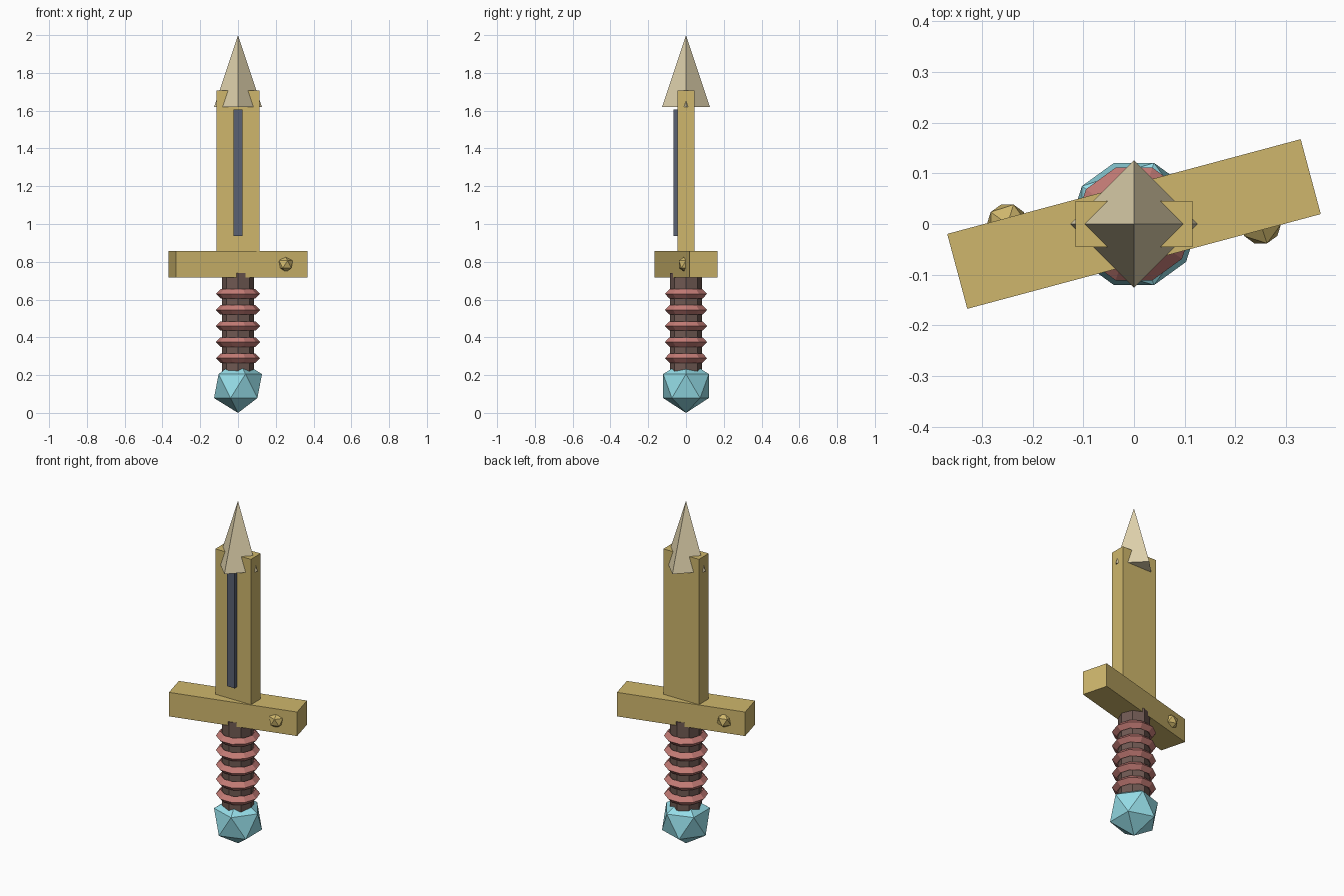
import bpy
from math import radians

if "Cube" in bpy.data.objects:
    bpy.data.objects.remove(bpy.data.objects["Cube"])


def material(name, color):
    m = bpy.data.materials.new(name)
    m.diffuse_color = (*color, 1)
    m.use_nodes = True
    m.node_tree.nodes["Principled BSDF"].inputs["Base Color"].default_value = m.diffuse_color
    return m


GOLD = material("gold", (0.62, 0.47, 0.15))
BONE = material("bone", (0.75, 0.65, 0.42))
SLATE = material("slate", (0.10, 0.12, 0.17))
BROWN = material("brown", (0.16, 0.10, 0.085))
ROSE = material("rose", (0.55, 0.20, 0.18))
AQUA = material("aqua", (0.30, 0.72, 0.80))


def finish(name, mat):
    ob = bpy.context.object
    ob.name = name
    ob.data.materials.append(mat)
    return ob


def box(name, lo, hi, mat, turn=0):
    centre = [(a + b) / 2 for a, b in zip(lo, hi)]
    bpy.ops.mesh.primitive_cube_add(size=1, location=centre, rotation=(0, 0, radians(turn)))
    ob = finish(name, mat)
    ob.scale = [b - a for a, b in zip(lo, hi)]
    return ob


def gem(name, radius, location, mat):
    bpy.ops.mesh.primitive_ico_sphere_add(subdivisions=1, radius=radius, location=location)
    return finish(name, mat)


# Pommel gem
gem("pommel", 0.142, (0, 0, 0.142), AQUA)

# Octagonal grip, slightly sunk into guard and pommel
bpy.ops.mesh.primitive_cylinder_add(vertices=8, radius=0.085, depth=0.54, location=(0, 0, 0.47))
finish("grip", BROWN)

# Grip rings with a diamond section
for i in range(5):
    bpy.ops.mesh.primitive_torus_add(major_segments=10, minor_segments=4, major_radius=0.092,
                                     minor_radius=0.025, location=(0, 0, 0.29 + 0.085 * i))
    finish(f"grip_ring_{i + 1}", ROSE)

# Crossguard, turned about the vertical axis, with a stud near each end
box("crossguard", (-0.361, -0.0765, 0.717), (0.361, 0.0765, 0.857), GOLD, 15)
for side, x in (("left", -0.25), ("right", 0.25)):
    gem(f"guard_stud_{side}", 0.045, (x, 0, 0.787), GOLD)

# Blade and the dark strip on its front
box("blade", (-0.115, -0.045, 0.80), (0.115, 0.045, 1.706), GOLD)
box("blade_strip", (-0.024, -0.066, 0.936), (0.024, -0.034, 1.607), SLATE)

# Four-sided tip
bpy.ops.mesh.primitive_cone_add(vertices=4, radius1=0.126, radius2=0, depth=0.38, location=(0, 0, 1.81))
finish("blade_tip", BONE)
